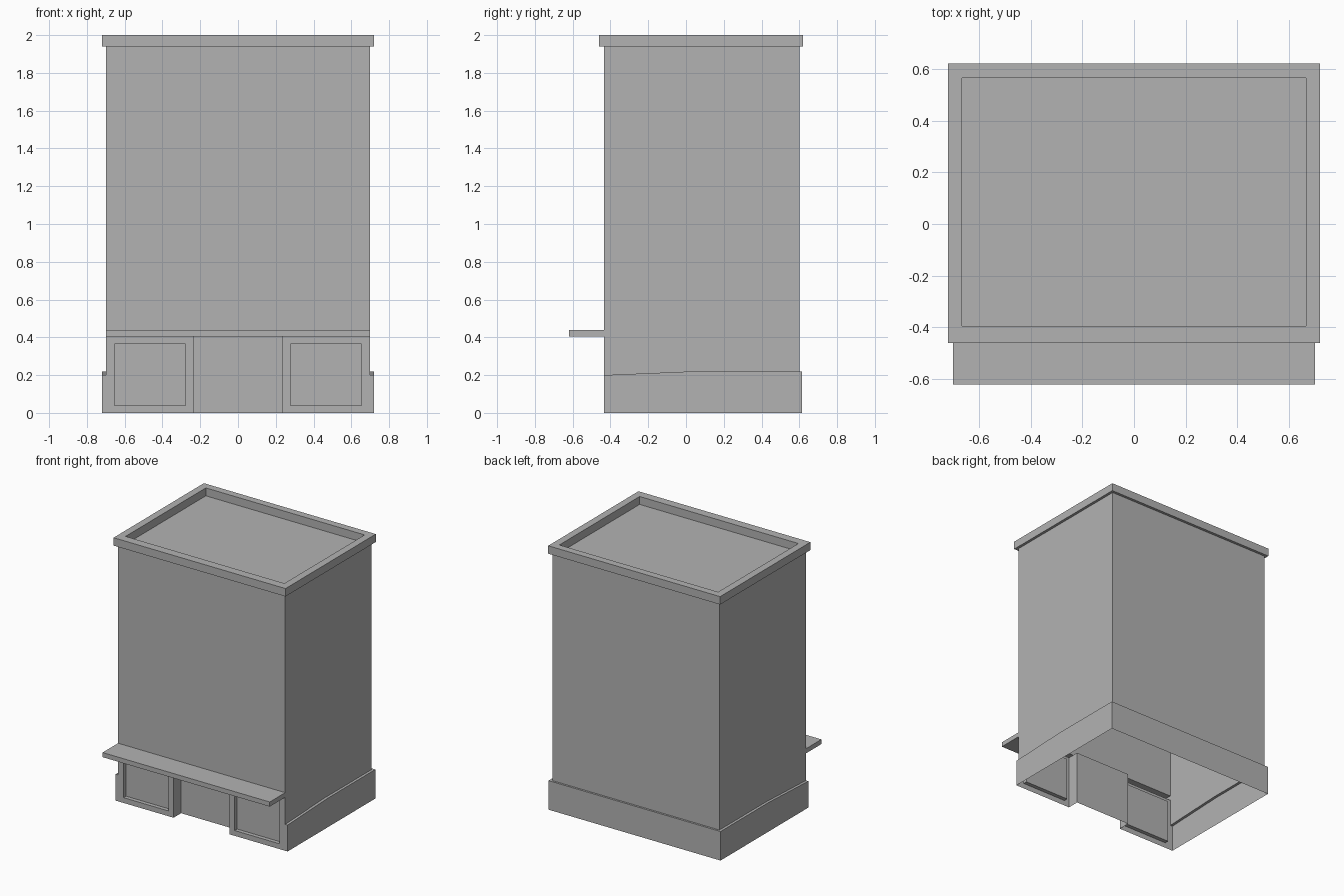
import bpy
import bmesh

cube = bpy.data.objects.get("Cube")
if cube:
    bpy.data.objects.remove(cube, do_unlink=True)

grey = bpy.data.materials.new("plain grey")
grey.use_nodes = True
GREY = (0.45, 0.45, 0.45, 1)
grey.diffuse_color = GREY
grey.node_tree.nodes["Principled BSDF"].inputs["Base Color"].default_value = GREY

# Main dimensions
HALF, FRONT, BACK = 0.70, -0.435, 0.60       # wall planes
BASE_HALF, BASE_BACK = 0.72, 0.615           # wider base course
LEDGE_FRONT, LEDGE = 0.20, 0.22              # top of the base course
SHOP_TOP, WALL_BOTTOM, WALL_TOP = 0.405, 0.44, 1.94
DOOR, DOOR_DEPTH = 0.235, 0.09


def loft(name, rows, closed=True, cap=False):
    """Skin equal-length rows of points, with an optional end cap."""
    bm = bmesh.new()
    rings = [[bm.verts.new(p) for p in row] for row in rows]
    n = len(rings[0])
    for a, b in zip(rings, rings[1:]):
        for i in range(n if closed else n - 1):
            j = (i + 1) % n
            bm.faces.new((a[i], a[j], b[j], b[i]))
    if cap:
        bm.faces.new(rings[-1])
    mesh = bpy.data.meshes.new(name)
    bm.to_mesh(mesh)
    bm.free()
    mesh.materials.append(grey)
    obj = bpy.data.objects.new(name, mesh)
    bpy.context.collection.objects.link(obj)
    return obj


def plan(x, y0, y1, z):
    return [(-x, y0, z), (x, y0, z), (x, y1, z), (-x, y1, z)]


def upright(x0, x1, z0, z1, y):
    return [(x0, y, z0), (x1, y, z0), (x1, y, z1), (x0, y, z1)]


def side_row(x, back, z_front, z):
    right = [(x, FRONT, z_front), (x, 0.04, z), (x, back, z)]
    return right + [(-px, y, pz) for px, y, pz in reversed(right)]


# Upper walls, overhanging cornice, parapet and sunken roof
loft("upper_walls_and_roof", [
    plan(HALF, FRONT, BACK, WALL_BOTTOM),
    plan(HALF, FRONT, BACK, WALL_TOP),
    plan(0.72, -0.46, 0.62, WALL_TOP),
    plan(0.72, -0.46, 0.62, 2.0),
    plan(0.665, -0.395, 0.565, 2.0),
    plan(0.665, -0.395, 0.565, WALL_TOP),
], cap=True)

# Base course and lower walls around the sides and back
loft("base_course", [
    side_row(BASE_HALF, BASE_BACK, 0, 0),
    side_row(BASE_HALF, BASE_BACK, LEDGE_FRONT, LEDGE),
    side_row(HALF, BACK, LEDGE_FRONT, LEDGE),
    side_row(HALF, BACK, WALL_BOTTOM, WALL_BOTTOM),
], closed=False)

# Shop front piers with sunken windows, and the base course ends beside them
for side, s in (("left", 1), ("right", -1)):
    x0, x1 = sorted((s * DOOR, s * HALF))
    w0, w1 = sorted((s * 0.277, s * 0.653))
    loft(side + "_shop_window", [
        upright(x0, x1, 0, SHOP_TOP, FRONT),
        upright(w0, w1, 0.04, 0.365, FRONT),
        upright(w0, w1, 0.04, 0.365, FRONT + 0.03),
    ], cap=True)
    e0, e1 = sorted((s * HALF, s * BASE_HALF))
    loft(side + "_base_end", [upright(e0, e1, 0, LEDGE_FRONT, FRONT)], cap=True)

# Recessed entrance between the piers
inner = FRONT + DOOR_DEPTH
loft("entrance_recess", [
    [(-DOOR, FRONT, z), (-DOOR, inner, z), (DOOR, inner, z), (DOOR, FRONT, z)]
    for z in (0, SHOP_TOP)
], closed=False, cap=True)

# Hollow canopy over the shop front
loft("canopy", [upright(-HALF, HALF, SHOP_TOP, WALL_BOTTOM, y) for y in (FRONT, -0.62)],
     cap=True)
